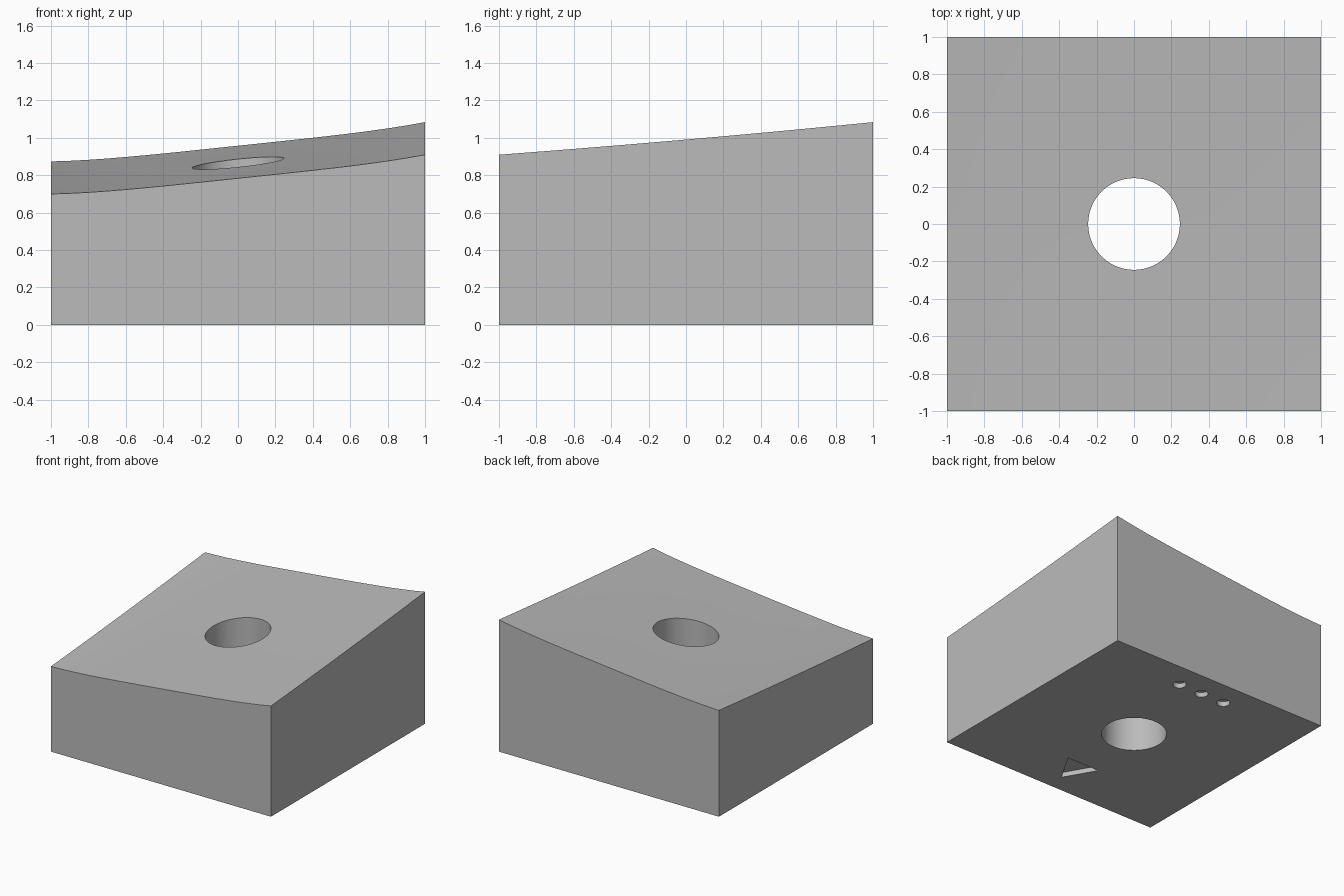
import bpy, bmesh, math
from mathutils import Matrix

cube = bpy.data.objects.get("Cube")
if cube:
    bpy.data.objects.remove(cube, do_unlink=True)

grey = bpy.data.materials.new("plain grey")
grey.use_nodes = True
colour = (0.5, 0.5, 0.5, 1)
grey.diffuse_color = colour
grey.node_tree.nodes["Principled BSDF"].inputs["Base Color"].default_value = colour


def add_object(name, bm):
    mesh = bpy.data.meshes.new(name)
    bm.to_mesh(mesh)
    bm.free()
    mesh.materials.append(grey)
    obj = bpy.data.objects.new(name, mesh)
    bpy.context.collection.objects.link(obj)
    return obj


def surface_height(x, y):
    """Gently dished slope, rising to the back and to +x."""
    return 0.892 + 0.105 * x - 0.021 * (1 - x**4) + 0.087 * y - 0.006 * (1 - y * y)


# Block with a curved, sloping top
bm = bmesh.new()
bmesh.ops.create_cube(bm, size=2)
bmesh.ops.subdivide_edges(bm, edges=bm.edges[:], cuts=19, use_grid_fill=True)
for v in bm.verts:
    v.co.z = (v.co.z + 1) / 2 * surface_height(v.co.x, v.co.y)
block = add_object("sloped_block", bm)


def cut(name, x, y, radius, top, sides, turn=0):
    """Cut a vertical prism out of the block, from below the base up to top."""
    bottom = -0.1
    bm = bmesh.new()
    place = Matrix.Translation((x, y, (top + bottom) / 2)) @ Matrix.Rotation(turn, 4, "Z")
    bmesh.ops.create_cone(bm, cap_ends=True, segments=sides, radius1=radius,
                          radius2=radius, depth=top - bottom, matrix=place)
    cutter = add_object(name, bm)
    cutter.hide_render = True
    mod = block.modifiers.new(name, "BOOLEAN")
    mod.operation = "DIFFERENCE"
    mod.solver = "EXACT"
    mod.object = cutter
    bpy.ops.object.modifier_apply(modifier=mod.name)
    bpy.data.objects.remove(cutter, do_unlink=True)


bpy.context.view_layer.objects.active = block
block.select_set(True)

# Through hole, then the shallow marks in the underside
recess = 0.04
cut("centre_hole", 0, 0, 0.245, 1.5, 96)
for x in (-0.215, 0, 0.215):
    cut("dot_recess", x, 0.79, 0.05, recess, 32)
cut("triangle_recess", 0, -0.68, 0.17, recess, 3, math.pi)

bpy.ops.object.shade_smooth_by_angle(angle=math.radians(30))
